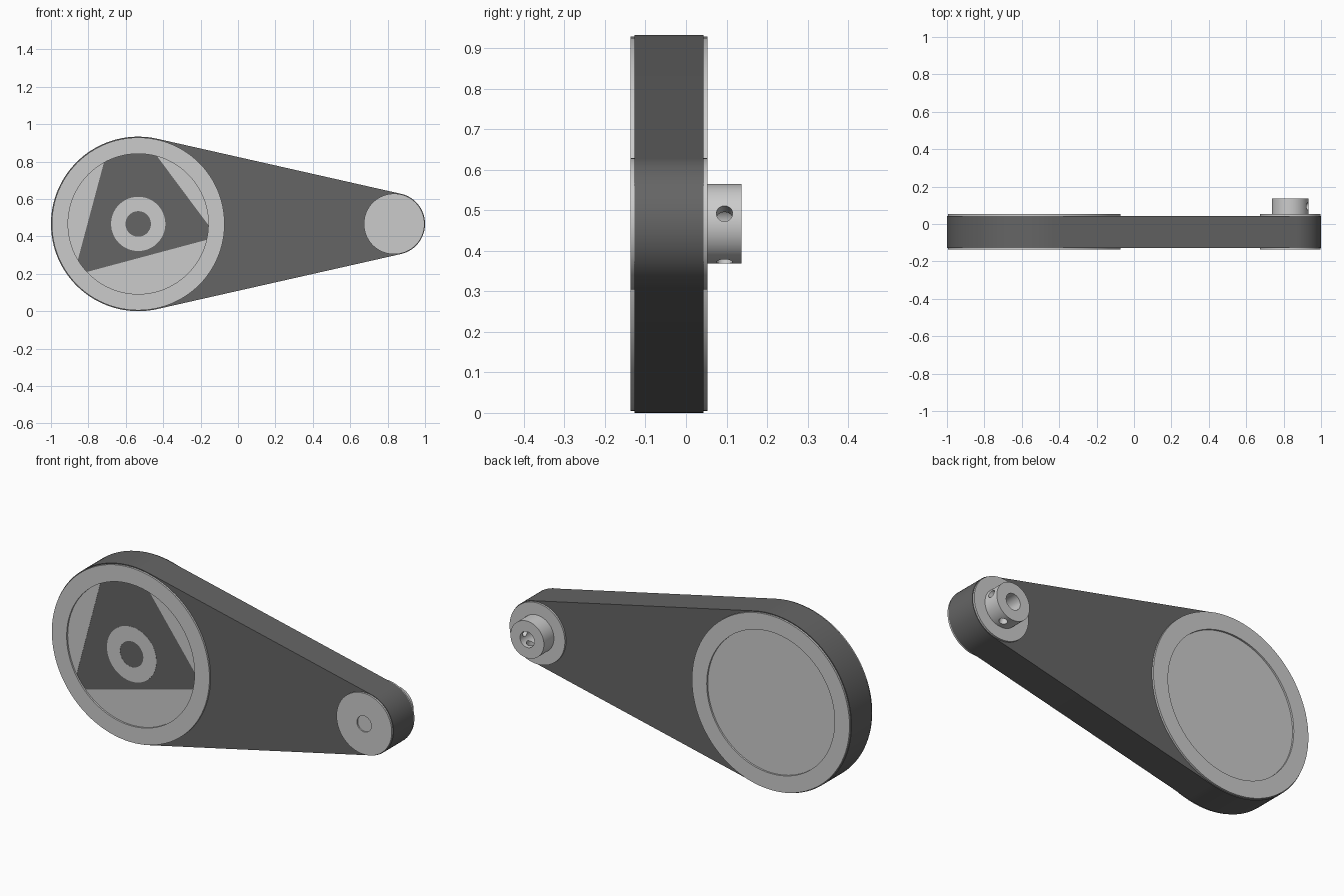
import bpy, bmesh
from math import cos, sin, acos, radians, tau
from mathutils import Matrix, Vector

if "Cube" in bpy.data.objects:
    bpy.data.objects.remove(bpy.data.objects["Cube"])

ZC = 0.4665
BIG, SMALL = (-0.5335, ZC), (0.835, ZC)
R_BIG, R_SMALL = 0.4665, 0.165
FRONT, BACK = -0.127, 0.043      # belt faces
N = 96


def material(name, v):
    m = bpy.data.materials.new(name)
    m.diffuse_color = (v, v, v, 1)
    m.use_nodes = True
    m.node_tree.nodes["Principled BSDF"].inputs["Base Color"].default_value = m.diffuse_color
    return m


rubber = material("rubber", 0.13)
flange_grey = material("flange_grey", 0.62)
body_grey = material("body_grey", 0.8)


def arc(c, r, a0, a1, n):
    return [(c[0] + r * cos(a0 + (a1 - a0) * i / n),
             c[1] + r * sin(a0 + (a1 - a0) * i / n)) for i in range(n + 1)]


def finish(name, bm, mat):
    bmesh.ops.recalc_face_normals(bm, faces=bm.faces)
    me = bpy.data.meshes.new(name)
    bm.to_mesh(me)
    bm.free()
    ob = bpy.data.objects.new(name, me)
    bpy.context.collection.objects.link(ob)
    if mat:
        me.materials.append(mat)
    smooth(ob)
    return ob


def smooth(ob):
    bpy.ops.object.select_all(action='DESELECT')
    ob.select_set(True)
    bpy.context.view_layer.objects.active = ob
    bpy.ops.object.shade_smooth_by_angle(angle=radians(30))


def prism(name, pts, y0, y1, mat):
    """Extrude an x-z outline from y0 to y1."""
    bm = bmesh.new()
    a = [bm.verts.new((x, y0, z)) for x, z in pts]
    b = [bm.verts.new((x, y1, z)) for x, z in pts]
    bm.faces.new(a)
    bm.faces.new(b[::-1])
    for i in range(len(a)):
        j = (i + 1) % len(a)
        bm.faces.new((a[i], b[i], b[j], a[j]))
    return finish(name, bm, mat)


def disc(name, c, r, y0, y1, mat):
    return prism(name, arc(c, r, 0, tau, N)[:-1], y0, y1, mat)


def ring(name, c, r_out, r_in, y0, y1, mat):
    """Flat washer: four circles joined into a closed tube."""
    bm = bmesh.new()
    loops = [[bm.verts.new((x, y, z)) for x, z in arc(c, r, 0, tau, N)[:-1]]
             for r, y in ((r_out, y0), (r_out, y1), (r_in, y1), (r_in, y0))]
    for k in range(4):
        a, b = loops[k], loops[(k + 1) % 4]
        for i in range(N):
            j = (i + 1) % N
            bm.faces.new((a[i], a[j], b[j], b[i]))
    return finish(name, bm, mat)


# belt: solid slab with tangent sides around both pulleys
phi = acos((R_BIG - R_SMALL) / (SMALL[0] - BIG[0]))
prism("belt", arc(BIG, R_BIG, phi, tau - phi, 72) + arc(SMALL, R_SMALL, -phi, phi, 48),
      FRONT, BACK, rubber)

# flanges on both sides of both pulleys
for side, y0, y1 in (("front", FRONT - 0.010, FRONT), ("back", BACK, BACK + 0.010)):
    ring(f"large_flange_{side}", BIG, 0.462, 0.375, y0, y1, flange_grey)
    ring(f"small_flange_{side}", SMALL, 0.162, 0.042, y0, y1, flange_grey)

# large pulley faces: three front segments, a hub ring and a back disc
for i, (ang, dist) in enumerate(((165, 0.262), (285, 0.177), (36.7, 0.297))):
    h = acos(dist / 0.376)
    a = radians(ang)
    prism(f"large_face_segment_{i + 1}", arc(BIG, 0.376, a - h, a + h, 32),
          FRONT - 0.001, FRONT + 0.002, body_grey)
ring("large_hub_ring", BIG, 0.145, 0.068, FRONT - 0.001, FRONT + 0.002, body_grey)
disc("large_back_face", BIG, 0.376, BACK - 0.002, BACK + 0.001, body_grey)

# small pulley bore ends
disc("small_bore_front", SMALL, 0.0425, FRONT - 0.003, FRONT + 0.002, body_grey)
disc("small_bore_back", SMALL, 0.0425, BACK - 0.002, BACK + 0.001, flange_grey)

# small pulley hub with two set screw holes
hub = ring("small_hub", SMALL, 0.098, 0.042, BACK + 0.009, 0.137, flange_grey)
for ang in (15, -75):
    d = Vector((cos(radians(ang)), 0, sin(radians(ang))))
    bm = bmesh.new()
    pos = Vector((SMALL[0], 0.095, ZC)) + d * 0.075
    rot = d.to_track_quat('Z', 'Y').to_matrix().to_4x4()
    bmesh.ops.create_cone(bm, cap_ends=True, segments=32, radius1=0.02, radius2=0.02,
                          depth=0.11, matrix=Matrix.Translation(pos) @ rot)
    cutter = finish("screw_hole_cutter", bm, flange_grey)
    cutter.hide_render = True
    mod = hub.modifiers.new("screw_hole", 'BOOLEAN')
    mod.operation = 'DIFFERENCE'
    mod.solver = 'EXACT'
    mod.object = cutter
    bpy.context.view_layer.objects.active = hub
    bpy.ops.object.modifier_move_to_index(modifier=mod.name, index=0)
    bpy.ops.object.modifier_apply(modifier=mod.name)
    bpy.data.objects.remove(cutter)
smooth(hub)
